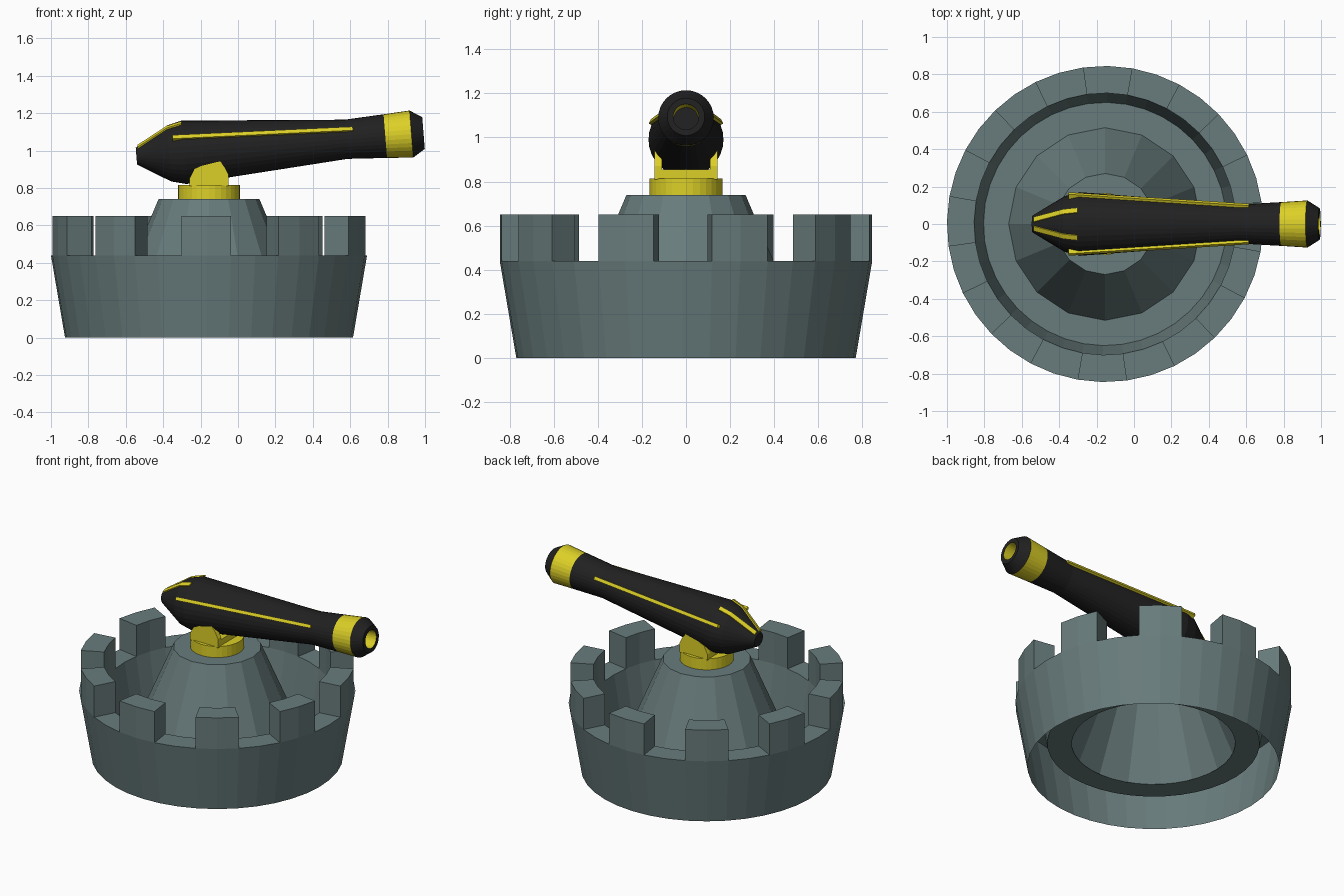
import bpy, bmesh
from math import sin, cos, pi, radians

if "Cube" in bpy.data.objects:
    bpy.data.objects.remove(bpy.data.objects["Cube"])

CX = -0.155            # centre of the round base
TILT = radians(4.6)    # barrel elevation


def material(name, col):
    m = bpy.data.materials.new(name)
    m.diffuse_color = (*col, 1)
    m.use_nodes = True
    m.node_tree.nodes["Principled BSDF"].inputs["Base Color"].default_value = m.diffuse_color
    return m


STONE = material("stone", (0.14, 0.20, 0.20))
GOLD = material("gold", (0.72, 0.63, 0.02))
BLACK = material("black", (0.015, 0.015, 0.015))


def finish(bm, name, mats, loc=(0, 0, 0), rot=(0, 0, 0), fix=True):
    if fix:
        bmesh.ops.recalc_face_normals(bm, faces=bm.faces[:])
    me = bpy.data.meshes.new(name)
    bm.to_mesh(me)
    bm.free()
    for m in mats:
        me.materials.append(m)
    ob = bpy.data.objects.new(name, me)
    ob.location, ob.rotation_euler = loc, rot
    bpy.context.collection.objects.link(ob)
    return ob


def lathe(profile, n, start=0.0, axis='z'):
    """Revolve (position, radius) points; returns bmesh and faces[segment][side]."""
    bm = bmesh.new()
    rings = []
    for h, r in profile:
        ring = []
        for i in range(n):
            a = start + 2 * pi * i / n
            c, s = r * cos(a), r * sin(a)
            ring.append(bm.verts.new((c, s, h) if axis == 'z' else (h, c, s)))
        rings.append(ring)
    faces = [[bm.faces.new((p[i], p[(i + 1) % n], q[(i + 1) % n], q[i])) for i in range(n)]
             for p, q in zip(rings, rings[1:])]
    return bm, faces, rings


# Castle wall: outer skin, walkway rim, inner wall, floor; merlons extruded from the rim
bm, faces, _ = lathe([(0, 0.77), (0.44, 0.845), (0.44, 0.70), (0.16, 0.65), (0.16, 0.50)],
                     40, radians(-100))
for k in range(10):
    out = bmesh.ops.extrude_face_region(bm, geom=faces[1][4 * k:4 * k + 2])
    bmesh.ops.translate(bm, vec=(0, 0, 0.21),
                        verts=[g for g in out["geom"] if isinstance(g, bmesh.types.BMVert)])
finish(bm, "castle_wall", [STONE], (CX, 0, 0), fix=False)

# Conical tower, open underneath
bm, _, rings = lathe([(0.16, 0.515), (0.74, 0.27)], 16)
bm.faces.new(rings[-1])
finish(bm, "cone_tower", [STONE], (CX, 0, 0), fix=False)

# Turntable
bm, _, rings = lathe([(0.74, 0.165), (0.815, 0.165)], 32)
for r in rings:
    bm.faces.new(r)
finish(bm, "turntable", [GOLD], (CX, 0, 0))


def plate(name, outline, y0, y1):
    """Extrude an x/z outline between two y values."""
    bm = bmesh.new()
    a = [bm.verts.new((x, y0, z)) for x, z in outline]
    b = [bm.verts.new((x, y1, z)) for x, z in outline]
    n = len(a)
    bm.faces.new(a)
    bm.faces.new(b)
    for i in range(n):
        bm.faces.new((a[i], a[(i + 1) % n], b[(i + 1) % n], b[i]))
    return finish(bm, name, [GOLD])


# Cradle: slab and two cheeks
plate("cradle_slab", [(-0.26, 0.81), (-0.05, 0.81), (-0.05, 0.855), (-0.26, 0.855)], -0.11, 0.11)
cheek = [(-0.26, 0.81), (-0.05, 0.81), (-0.05, 0.87), (-0.07, 0.91), (-0.10, 0.95),
         (-0.18, 0.925), (-0.235, 0.90), (-0.26, 0.85)]
for side, name in ((-1, "front"), (1, "back")):
    plate(name + "_cheek", cheek, side * 0.108, side * 0.142)

# Barrel, with gold muzzle band and bore lining
profile = [(-0.545, 0.045), (-0.37, 0.15), (-0.29, 0.17), (0.58, 0.105), (0.79, 0.117),
           (0.93, 0.126), (0.995, 0.085), (0.995, 0.058), (0.80, 0.058)]
bm, faces, rings = lathe(profile, 32, axis='x')
bm.faces.new(rings[0])
bm.faces.new(rings[-1])
for seg in (4, 7):
    for f in faces[seg]:
        f.material_index = 1
AXIS = dict(loc=(0, 0, 1.014), rot=(0, -TILT, 0))
finish(bm, "barrel", [BLACK, GOLD], **AXIS)


def strip(name, path, angle, width, proud):
    """Raised bar lying on the barrel along (x, radius) points at an angle round the axis."""
    bm = bmesh.new()
    ay, az = cos(angle), sin(angle)
    rings = []
    for x, r in path:
        ring = []
        for rr, t in ((r - 0.02, -1), (r - 0.02, 1), (r + proud, 1), (r + proud, -1)):
            t *= width / 2
            ring.append(bm.verts.new((x, rr * ay - t * az, rr * az + t * ay)))
        rings.append(ring)
    for p, q in zip(rings, rings[1:]):
        for i in range(4):
            bm.faces.new((p[i], p[(i + 1) % 4], q[(i + 1) % 4], q[i]))
    bm.faces.new(rings[0])
    bm.faces.new(rings[-1])
    finish(bm, name, [GOLD], **AXIS)


# Gold trim: long side bars and short breech bars, mirrored
for mirror, name in ((False, "back"), (True, "front")):
    def ang(d):
        return radians(180 - d if mirror else d)
    strip(name + "_side_bar", [(-0.345, 0.172), (0.62, 0.103)], ang(28), 0.022, 0.014)
    strip(name + "_breech_bar", [(-0.535, 0.051), (-0.37, 0.15), (-0.29, 0.17)],
          ang(65), 0.028, 0.008)
